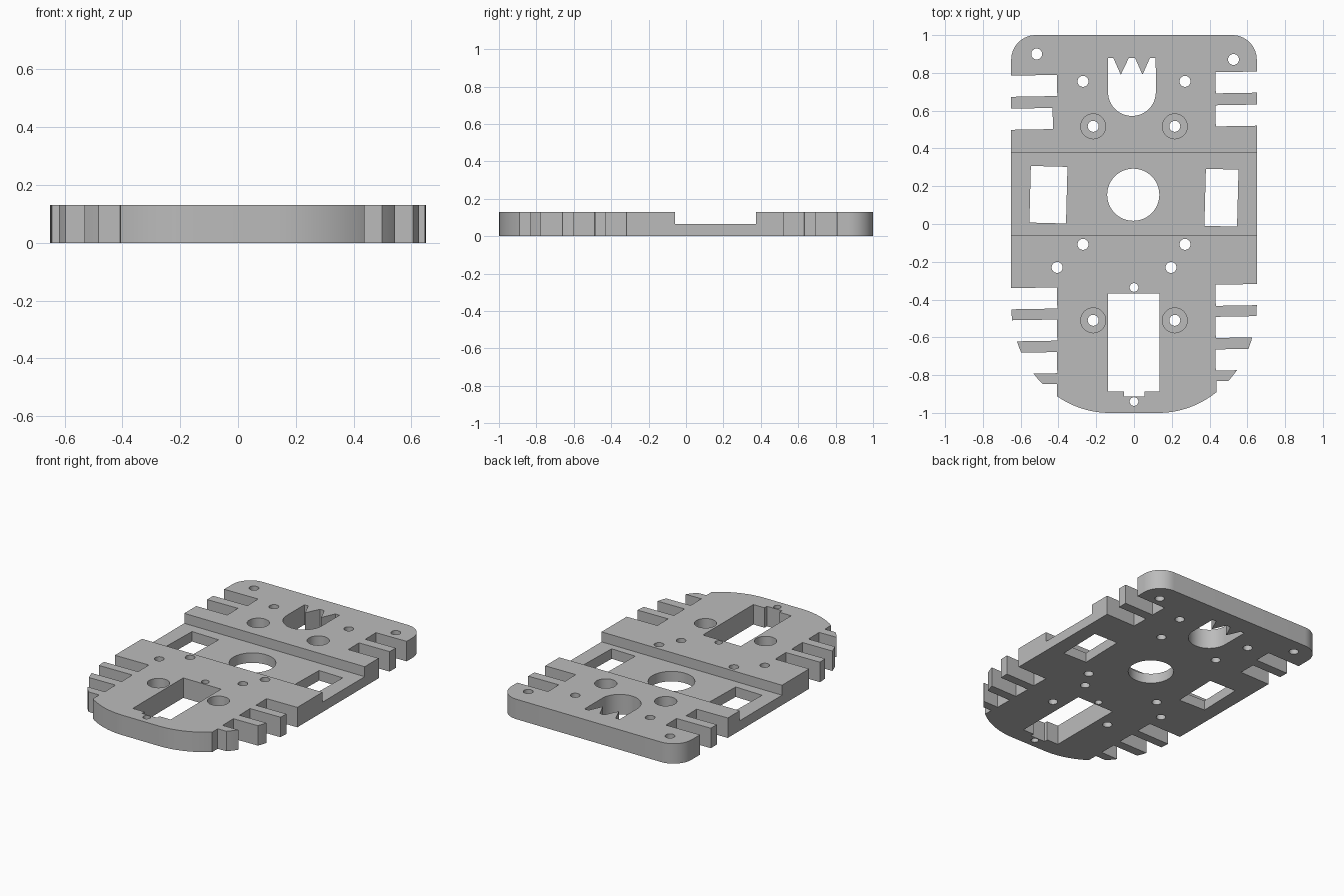
import bpy
import bmesh
from math import cos, sin, pi, radians
from mathutils import Matrix

cube = bpy.data.objects.get("Cube")
if cube:
    bpy.data.objects.remove(cube, do_unlink=True)

THICK = 0.13
MID = THICK / 2

grey = bpy.data.materials.new("plain grey")
grey.use_nodes = True
colour = (0.5, 0.5, 0.5, 1)
grey.diffuse_color = colour
grey.node_tree.nodes["Principled BSDF"].inputs["Base Color"].default_value = colour


def arc(cx, cy, rx, ry, start, end, steps):
    angles = [radians(start + (end - start) * i / steps) for i in range(steps + 1)]
    return [(cx + rx * cos(a), cy + ry * sin(a)) for a in angles]


def prism(name, points, z0, z1):
    """Extrude a flat outline from z0 to z1."""
    bm = bmesh.new()
    face = bm.faces.new([bm.verts.new((x, y, z0)) for x, y in points])
    top = bmesh.ops.extrude_face_region(bm, geom=[face])["geom"]
    verts = [v for v in top if isinstance(v, bmesh.types.BMVert)]
    bmesh.ops.translate(bm, verts=verts, vec=(0, 0, z1 - z0))
    bmesh.ops.recalc_face_normals(bm, faces=bm.faces)
    mesh = bpy.data.meshes.new(name)
    bm.to_mesh(mesh)
    bm.free()
    mesh.materials.append(grey)
    obj = bpy.data.objects.new(name, mesh)
    bpy.context.collection.objects.link(obj)
    return obj


def cut(points, z0=-0.1, z1=THICK + 0.1):
    """Cut a prism out of the plate and discard the cutter."""
    cutter = prism("cutter", points, z0, z1)
    cutter.hide_render = True
    mod = plate.modifiers.new("cut", 'BOOLEAN')
    mod.operation = 'DIFFERENCE'
    mod.solver = 'EXACT'
    mod.object = cutter
    bpy.ops.object.modifier_apply(modifier=mod.name)
    mesh = cutter.data
    bpy.data.objects.remove(cutter, do_unlink=True)
    bpy.data.meshes.remove(mesh)


def box(cx, cy, w, h, tilt=0):
    turn = Matrix.Rotation(radians(tilt), 2)
    corners = [(-1, -1), (1, -1), (1, 1), (-1, 1)]
    out = []
    for sx, sy in corners:
        x, y = turn[0][0] * sx * w / 2 + turn[0][1] * sy * h / 2, turn[1][0] * sx * w / 2 + turn[1][1] * sy * h / 2
        out.append((cx + x, cy + y))
    return out


def circle(x, y, r, steps=32):
    return arc(x, y, r, r, 0, 360, steps)[:-1]


# Plate: round back corners and a curved front edge
half = arc(0.13, -0.43, 0.52, 0.57, -90, 0, 28) + arc(0.52, 0.87, 0.13, 0.13, 0, 90, 14)
plate = prism("chassis_plate", half + [(-x, y) for x, y in reversed(half)], 0, THICK)
bpy.context.view_layer.objects.active = plate
plate.select_set(True)

# Cross channel in the upper half
cut(box(0, 0.158, 2, 0.435), MID)

# Edge slots that leave the fins, slightly tilted
for y in (0.73, 0.555, -0.395, -0.565, -0.7375, -0.9):
    h = 0.112 if y > -0.85 else 0.1
    inner = 0.43 if y == 0.555 else 0.407
    if y > -0.85:
        cut(box(-inner - 0.2, y, 0.4, h, 1))
        cut(box(0.632, y + 0.021, 0.4, h, 1))
    else:
        cut(box(-0.607, y, 0.4, h, 1))
        cut(box(0.637, y + 0.021, 0.4, h, 1))

# Side windows
cut(box(-0.453, 0.155, 0.194, 0.30, -1.5))
cut(box(0.463, 0.139, 0.173, 0.302, -1.5))

# Centre hole
cut(circle(-0.004, 0.155, 0.138, 64))

# Arched opening with two teeth
teeth = [(0.115, 0.88), (0.085, 0.88), (0.045, 0.79), (0.005, 0.88),
         (-0.027, 0.88), (-0.07, 0.79), (-0.11, 0.88), (-0.1375, 0.88)]
cut(teeth + arc(-0.011, 0.698, 0.1265, 0.126, 180, 360, 32))

# Long front slot with a small step
cut([(-0.1375, -0.367), (-0.1375, -0.886), (-0.053, -0.886), (-0.053, -0.912),
     (0.055, -0.912), (0.055, -0.886), (0.135, -0.886), (0.135, -0.367)])

# Screw holes
for x, y in ((-0.515, 0.9), (0.527, 0.871), (-0.27, 0.755), (0.27, 0.755),
             (-0.27, -0.108), (0.27, -0.108), (-0.407, -0.23), (0.196, -0.23)):
    cut(circle(x, y, 0.029))
for y in (-0.336, -0.94):
    cut(circle(0, y, 0.023))

# Counterbored holes
for x in (-0.216, 0.216):
    for y in (0.517, -0.51):
        cut(circle(x, y, 0.066, 40), MID)
        cut(circle(x, y, 0.029))

bpy.ops.object.shade_smooth_by_angle(angle=radians(25))
